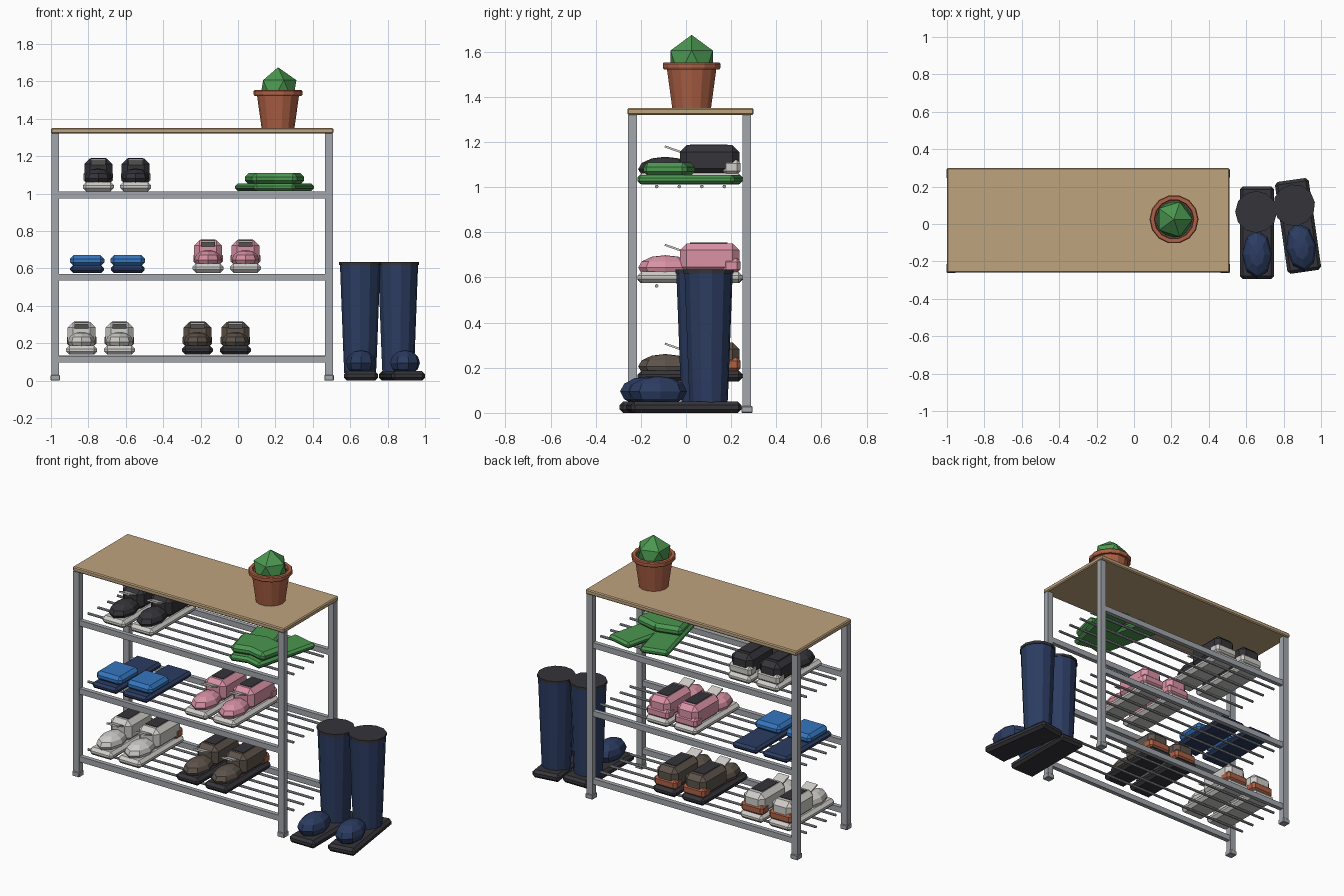
import bpy, bmesh, math
from mathutils import Matrix, Vector

if "Cube" in bpy.data.objects:
    bpy.data.objects.remove(bpy.data.objects["Cube"])


def mat(name, r, g, b):
    m = bpy.data.materials.new(name)
    m.diffuse_color = (r, g, b, 1)
    m.use_nodes = True
    m.node_tree.nodes["Principled BSDF"].inputs["Base Color"].default_value = m.diffuse_color
    return m


WOOD = mat("wood", 0.52, 0.37, 0.21)
METAL = mat("grey_metal", 0.36, 0.38, 0.41)
CLAY = mat("terracotta", 0.42, 0.12, 0.06)
GREEN = mat("green", 0.07, 0.31, 0.08)
DARK = mat("charcoal", 0.035, 0.035, 0.042)
LIGHT = mat("light_grey", 0.62, 0.61, 0.58)
NAVY = mat("navy", 0.025, 0.045, 0.12)
BLUE = mat("blue", 0.035, 0.18, 0.52)
PINK = mat("pink", 0.70, 0.29, 0.38)
BROWN = mat("brown", 0.11, 0.088, 0.07)


def finish(name, bm, material, place=None):
    if place is not None:
        bm.transform(place)
    bmesh.ops.recalc_face_normals(bm, faces=bm.faces)
    me = bpy.data.meshes.new(name)
    bm.to_mesh(me)
    bm.free()
    me.materials.append(material)
    ob = bpy.data.objects.new(name, me)
    bpy.context.collection.objects.link(ob)
    return ob


def box(name, lo, hi, material, bevel=0.0, place=None, tilt=0.0):
    """Chamfered box between two corners, optionally tilted about x."""
    lo, hi = Vector(lo), Vector(hi)
    bm = bmesh.new()
    bmesh.ops.create_cube(bm, size=1)
    bmesh.ops.scale(bm, vec=hi - lo, verts=bm.verts)
    if bevel:
        bmesh.ops.bevel(bm, geom=bm.edges[:], offset=bevel, segments=1, affect='EDGES')
    bm.transform(Matrix.Translation((lo + hi) / 2) @ Matrix.Rotation(tilt, 4, 'X'))
    return finish(name, bm, material, place)


def lathe(name, profile, sides, material, place=None):
    """Closed solid of revolution from (radius, z) points."""
    bm = bmesh.new()
    rings = [[bm.verts.new((r * math.cos(2 * math.pi * i / sides),
                            r * math.sin(2 * math.pi * i / sides), z))
              for i in range(sides)] for r, z in profile]
    for a, b in zip(rings, rings[1:]):
        for i in range(sides):
            j = (i + 1) % sides
            bm.faces.new((a[i], a[j], b[j], b[i]))
    bm.faces.new(rings[0])
    bm.faces.new(rings[-1])
    return finish(name, bm, material, place)


def ball(name, centre, radii, material, place):
    """Faceted toe cap."""
    bm = bmesh.new()
    bmesh.ops.create_uvsphere(bm, u_segments=8, v_segments=6, radius=1)
    bm.transform(Matrix.Translation(centre) @ Matrix.Diagonal((*radii, 1)))
    return finish(name, bm, material, place)


def at(x, y, z, turn=0.0):
    return Matrix.Translation((x, y, z)) @ Matrix.Rotation(math.radians(turn), 4, 'Z')


# Rack: top board, legs with feet, rails and rods
box("top_board", (-1, -0.26, 1.32), (0.51, 0.30, 1.35), WOOD, 0.006)
for xn, x in (("left", -0.977), ("right", 0.487)):
    for yn, y in (("front", -0.237), ("back", 0.27)):
        box(f"{yn}_{xn}_leg", (x - 0.021, y - 0.019, 0.01), (x + 0.021, y + 0.019, 1.32), METAL)
        box(f"{yn}_{xn}_foot", (x - 0.025, y - 0.025, 0), (x + 0.025, y + 0.025, 0.03), METAL, 0.003)
SHELVES = (0.132, 0.570, 1.010)
for n, z in enumerate(SHELVES, 1):
    for yn, y in (("front", -0.237), ("back", 0.27)):
        box(f"shelf_{n}_{yn}_rail", (-0.96, y - 0.014, z - 0.036), (0.47, y + 0.014, z), METAL)
    for k in range(4):
        lay = Matrix.Translation((-0.98, -0.13 + 0.1 * k, z - 0.007)) @ Matrix.Rotation(math.pi / 2, 4, 'Y')
        lathe(f"shelf_{n}_rod_{k + 1}", [(0.008, 0), (0.008, 1.47)], 8, METAL, lay)


# Trainers
def trainer(name, x, z, upper, sole, heel):
    p = at(x, 0.018, z)
    box(name + "_sole", (-0.083, -0.233, 0), (0.083, 0.233, 0.05), sole, 0.018, p)
    ball(name + "_toe", (0, -0.11, 0.068), (0.074, 0.12, 0.055), upper, p)
    box(name + "_ankle", (-0.075, -0.045, 0.04), (0.075, 0.218, 0.175), upper, 0.03, p)
    box(name + "_opening", (-0.04, 0.0, 0.17), (0.04, 0.165, 0.178), DARK, 0, p)
    box(name + "_tongue", (-0.038, -0.115, 0.146), (0.038, -0.005, 0.155), LIGHT, 0, p, -0.34)
    box(name + "_heel_tab", (-0.079, 0.145, 0.045), (0.079, 0.224, 0.108), heel, 0.015, p)


for name, xs, z, upper, sole, heel in (
        ("white_trainer", (-0.836, -0.634), 0.138, LIGHT, LIGHT, CLAY),
        ("brown_trainer", (-0.217, -0.014), 0.138, BROWN, DARK, CLAY),
        ("pink_trainer", (-0.160, 0.040), 0.576, PINK, LIGHT, PINK),
        ("black_trainer", (-0.747, -0.547), 1.012, DARK, LIGHT, LIGHT)):
    for side, x in zip(("left", "right"), xs):
        trainer(f"{side}_{name}", x, z, upper, sole, heel)


# Slippers
def slipper(name, x, z, turn, sole, strap):
    p = at(x, 0.018, z, turn)
    h = 0.233 if not turn else 0.222
    box(name + "_sole", (-0.09, -h, 0), (0.09, h, 0.04), sole, 0.014, p)
    box(name + "_strap", (-0.092, -0.195, 0.036), (0.092, 0.005, 0.095), strap, 0.02, p)


slipper("left_blue_slipper", -0.807, 0.576, 0, NAVY, BLUE)
slipper("right_blue_slipper", -0.590, 0.576, 0, NAVY, BLUE)
slipper("left_green_slipper", 0.122, 1.014, 14, GREEN, GREEN)
slipper("right_green_slipper", 0.268, 1.014, -14, GREEN, GREEN)

# Tall boots beside the rack
for side, x, y, turn in (("left", 0.658, -0.047, 0), ("right", 0.877, -0.01, 8.2)):
    p = at(x, y, 0, turn)
    box(side + "_boot_sole", (-0.091, -0.248, 0), (0.091, 0.248, 0.05), DARK, 0.016, p)
    ball(side + "_boot_toe", (0, -0.115, 0.095), (0.08, 0.13, 0.068), NAVY, p)
    shaft = p @ Matrix.Translation((-0.005, 0.112, 0))
    lathe(side + "_boot_shaft", [(0.085, 0.04), (0.09, 0.15), (0.108, 0.625)], 12, NAVY, shaft)
    lathe(side + "_boot_rim", [(0.112, 0.618), (0.112, 0.635)], 12, DARK, shaft)

# Potted cactus
pot = at(0.214, 0.025, 0)
lathe("plant_pot", [(0.088, 1.35), (0.112, 1.522), (0.126, 1.522), (0.131, 1.53), (0.131, 1.547),
                    (0.126, 1.553), (0.106, 1.553), (0.102, 1.53)], 14, CLAY, pot)
lathe("soil", [(0.101, 1.525), (0.101, 1.535)], 14, BROWN, pot)
bm = bmesh.new()
bmesh.ops.create_icosphere(bm, subdivisions=1, radius=1)
bm.transform(Matrix.Translation((0, 0, 1.55)) @ Matrix.Diagonal((0.11, 0.11, 0.125, 1)))
finish("cactus", bm, GREEN, pot)
